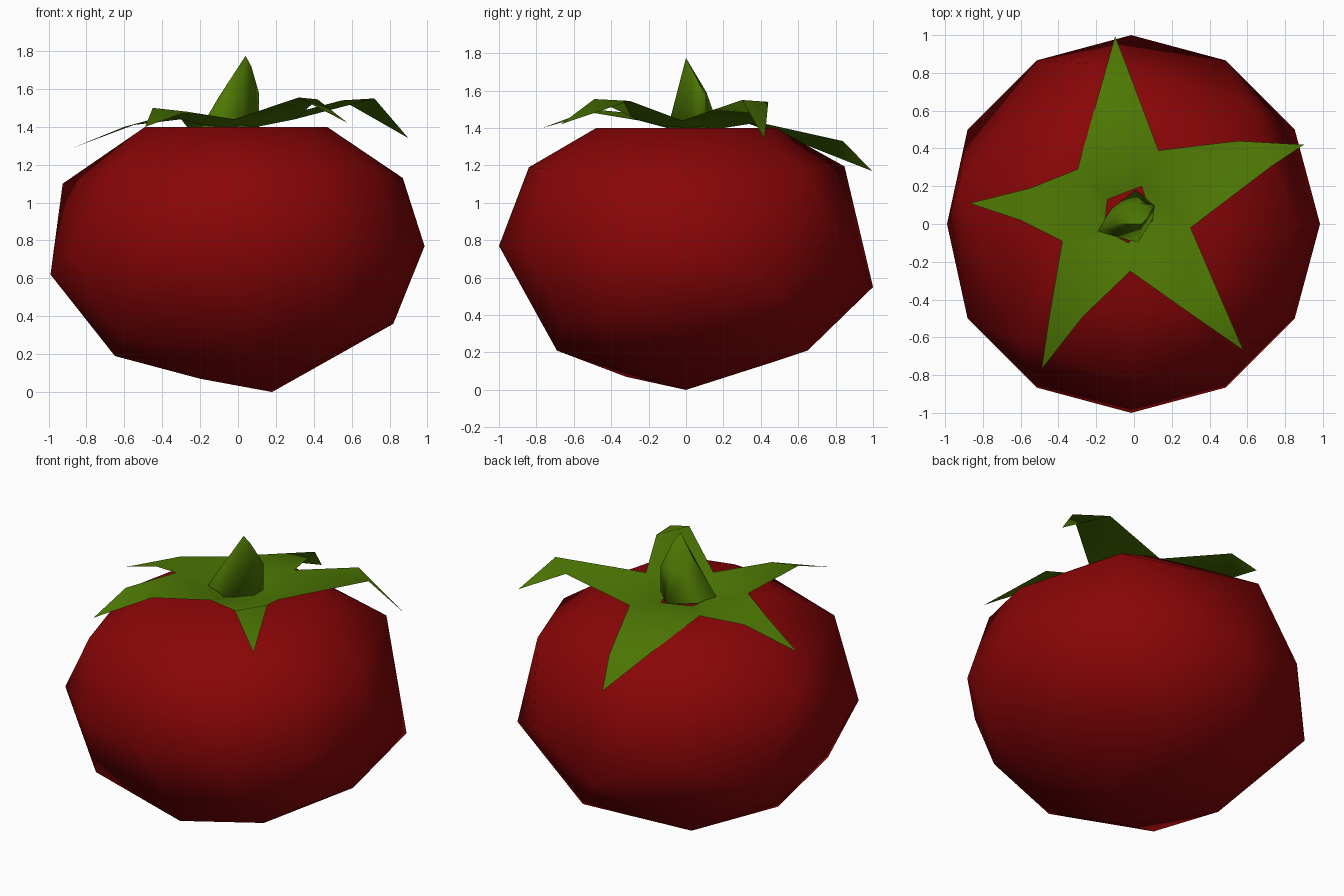
import bpy, bmesh, math

if "Cube" in bpy.data.objects:
    bpy.data.objects.remove(bpy.data.objects["Cube"])


def material(name, rgb):
    m = bpy.data.materials.new(name)
    m.diffuse_color = (*rgb, 1)
    m.use_nodes = True
    m.node_tree.nodes["Principled BSDF"].inputs["Base Color"].default_value = m.diffuse_color
    return m


red = material("tomato_red", (0.25, 0.0015, 0.002))
green = material("leaf_green", (0.075, 0.19, 0.001))


def finish(name, bm, mat, angle=180):
    bmesh.ops.recalc_face_normals(bm, faces=bm.faces)
    me = bpy.data.meshes.new(name)
    bm.to_mesh(me)
    bm.free()
    me.materials.append(mat)
    ob = bpy.data.objects.new(name, me)
    bpy.context.collection.objects.link(ob)
    bpy.ops.object.select_all(action='DESELECT')
    ob.select_set(True)
    bpy.context.view_layer.objects.active = ob
    bpy.ops.object.shade_smooth_by_angle(angle=math.radians(angle))
    return ob


def build(name, verts, faces, mat, angle=180):
    bm = bmesh.new()
    vs = [bm.verts.new(v) for v in verts]
    for f in faces:
        bm.faces.new([vs[i] for i in f])
    return finish(name, bm, mat, angle)


def polar(deg, r, z, cx=0.0):
    a = math.radians(deg)
    return (cx + r * math.cos(a), r * math.sin(a), z)


# Fruit: hull around a flat crown, a shoulder ring, a wavy waist and an uneven underside
points = [polar(30 * k, 0.48, 1.40, -0.01) for k in range(12)]
shoulder = [(0, 0.87, 1.13), (45, 0.88, 1.18), (105.6, 0.88, 1.195), (167, 0.95, 1.10),
            (225, 0.88, 1.18), (270, 0.84, 1.19), (300, 0.86, 1.18), (330, 0.86, 1.165)]
points += [polar(*s) for s in shoulder]
waist = [0.77, 0.53, 0.74, 0.55, 0.75, 0.53, 0.62, 0.75, 0.77, 0.77, 0.77, 0.75]
points += [polar(30 * k, 0.975 if k == 6 else 1.0, z, -0.015) for k, z in enumerate(waist)]
points += [(0.82, 0, 0.36), (0.28, 0.65, 0.21), (-0.39, 0.50, 0.16), (-0.65, -0.01, 0.19),
           (-0.62, -0.56, 0.29), (0.07, -0.69, 0.21), (0.52, -0.65, 0.36), (0.74, -0.41, 0.37),
           (0.45, -0.38, 0.18), (-0.20, -0.32, 0.07), (0.18, 0, 0)]
bm = bmesh.new()
for p in points:
    bm.verts.new(p)
bmesh.ops.convex_hull(bm, input=bm.verts)
# Shallow dip in the crown
crown = [f for f in bm.faces if all(v.co.z > 1.39 for v in f.verts)]
if len(crown) > 1:
    crown = bmesh.ops.dissolve_faces(bm, faces=crown)["region"]
hub = bmesh.ops.poke(bm, faces=crown)["verts"]
for v in hub:
    v.co.z = 1.37
finish("fruit", bm, red)

# Calyx: five pointed leaves, each as hole corner, valley, bend, tip, bend
leaves = [
    [(-0.14, 0.13, 1.40), (-0.30, 0.29, 1.44), (-0.20, 0.64, 1.31), (-0.10, 0.995, 1.17), (-0.04, 0.84, 1.33)],
    [(0.04, 0.20, 1.40), (0.13, 0.39, 1.43), (0.55, 0.44, 1.54), (0.90, 0.42, 1.34), (0.72, 0.30, 1.55)],
    [(0.10, 0.02, 1.40), (0.30, -0.02, 1.44), (0.42, -0.30, 1.545), (0.58, -0.67, 1.42), (0.32, -0.49, 1.555)],
    [(-0.03, -0.10, 1.40), (-0.02, -0.25, 1.44), (-0.27, -0.49, 1.48), (-0.49, -0.77, 1.40), (-0.45, -0.50, 1.50)],
    [(-0.16, -0.03, 1.40), (-0.38, -0.09, 1.46), (-0.60, 0.02, 1.40), (-0.87, 0.11, 1.29), (-0.55, 0.19, 1.41)],
]
verts, faces = [p for leaf in leaves for p in leaf], []
for i in range(5):
    b, n = i * 5, (i + 1) % 5 * 5
    faces += [(b, b + 1, n + 1, n), (b + 1, b + 2, b + 4, n + 1), (b + 2, b + 3, b + 4)]
calyx = build("calyx", verts, faces, green)
# The sheet is open, so make sure it faces up
if sum(p.normal.z for p in calyx.data.polygons) < 0:
    calyx.data.flip_normals()

# Stem: tapered stalk with a slanted cut at its end
base = [(-0.20, -0.04), (0.02, -0.10), (0.10, 0.03), (0.11, 0.10), (0.01, 0.18), (-0.12, 0.08)]
cut = [(-0.10, 0.00, 1.56), (0.04, 0.00, 1.775), (0.07, 0.03, 1.72),
       (0.11, 0.10, 1.58), (0.03, 0.11, 1.59), (-0.04, 0.10, 1.58)]
verts = [(x, y, 1.39) for x, y in base] + cut
faces = [(k, (k + 1) % 6, (k + 1) % 6 + 6, k + 6) for k in range(6)]
faces += [tuple(range(5, -1, -1)), tuple(range(6, 12))]
build("stem", verts, faces, green, 100)
